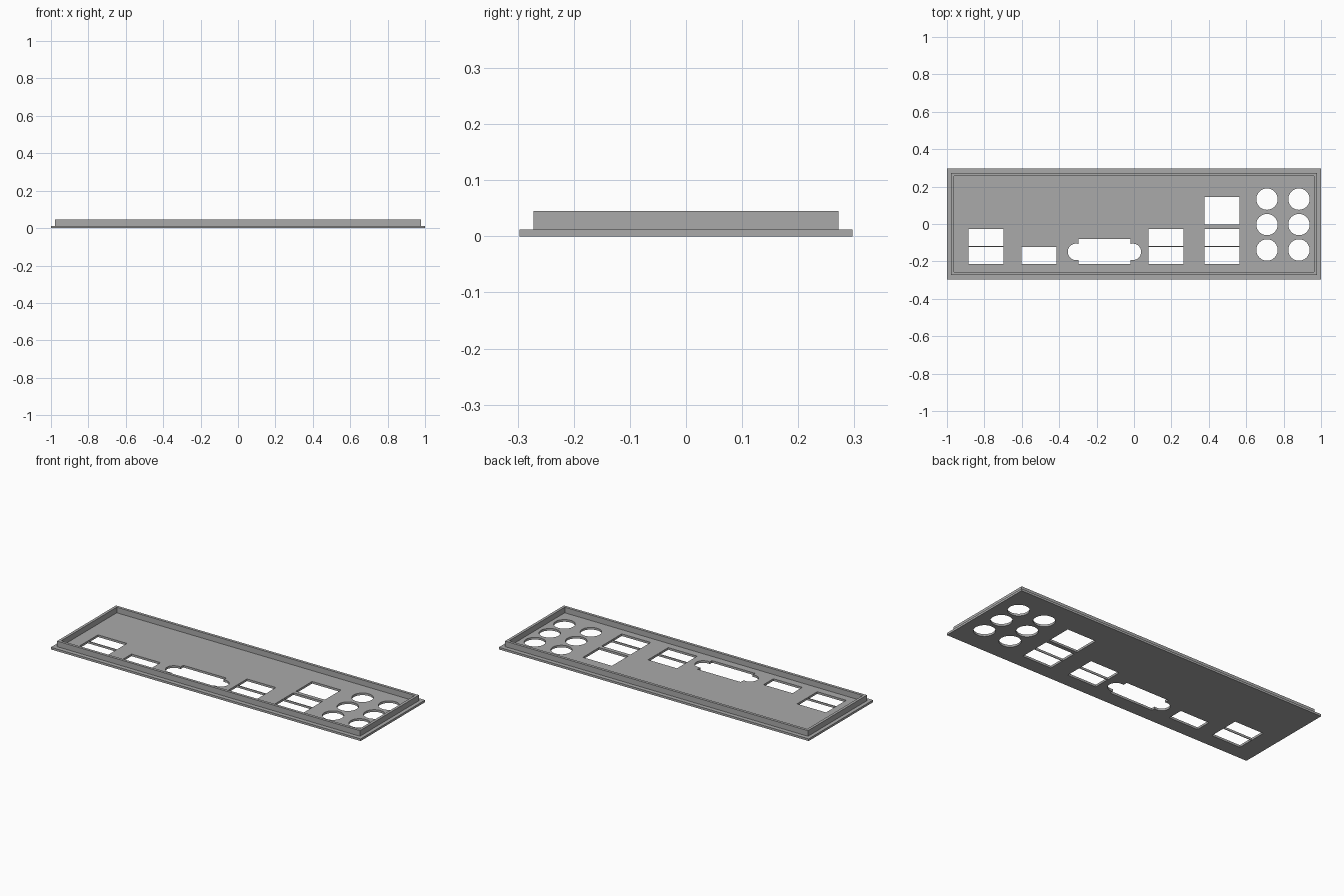
import bpy
from math import acos, cos, sin, pi

cube = bpy.data.objects.get("Cube")
if cube:
    bpy.data.objects.remove(cube)

metal = bpy.data.materials.new("grey steel")
metal.use_nodes = True
COLOUR = (0.4, 0.4, 0.4, 1)
metal.diffuse_color = COLOUR
metal.node_tree.nodes["Principled BSDF"].inputs["Base Color"].default_value = COLOUR


def box(x0, x1, y0, y1):
    return [(x0, y0), (x1, y0), (x1, y1), (x0, y1)]


def arc(cx, cy, r, start, end, steps):
    return [(cx + r * cos(start + (end - start) * i / steps),
             cy + r * sin(start + (end - start) * i / steps)) for i in range(steps + 1)]


def slab(name, outlines, z0, z1):
    """Extrude a flat outline, with every further outline cut out as a hole."""
    curve = bpy.data.curves.new(name + " outline", "CURVE")
    curve.dimensions = "2D"
    curve.fill_mode = "BOTH"
    curve.extrude = (z1 - z0) / 2
    for points in outlines:
        spline = curve.splines.new("POLY")
        spline.points.add(len(points) - 1)
        for point, (x, y) in zip(spline.points, points):
            point.co = (x, y, 0, 1)
        spline.use_cyclic_u = True
    source = bpy.data.objects.new(name + " outline", curve)
    bpy.context.collection.objects.link(source)
    bpy.context.view_layer.update()
    graph = bpy.context.evaluated_depsgraph_get()
    mesh = bpy.data.meshes.new_from_object(source.evaluated_get(graph))
    bpy.data.objects.remove(source)
    for poly in mesh.polygons:
        poly.use_smooth = False
    mesh.materials.clear()
    mesh.materials.append(metal)
    part = bpy.data.objects.new(name, mesh)
    part.location.z = (z0 + z1) / 2
    bpy.context.collection.objects.link(part)
    return part


# Rectangular port openings: stacked pairs, a single slot and a tall socket
LOWER, UPPER, WIDTH = (-0.213, -0.122), (-0.118, -0.027), 0.187
holes = []
for left, rows in ((-0.885, (LOWER, UPPER)), (-0.602, (LOWER,)), (0.077, (LOWER, UPPER)),
                   (0.377, (LOWER, UPPER, (-0.004, 0.145)))):
    holes += [box(left, left + WIDTH, *row) for row in rows]

# Round audio openings
for x in (0.711, 0.882):
    for y in (-0.139, -0.003, 0.133):
        holes.append(arc(x, y, 0.057, 0, 2 * pi, 48)[:-1])

# Wide connector opening with a round screw lobe at each end
middle, half, lobe, radius = -0.158, 0.139, 0.152, 0.044
reach = acos((half - lobe) / radius)
right_lobe = arc(middle + lobe, -0.149, radius, -reach, reach, 24)
left_lobe = arc(middle - lobe, -0.149, radius, pi - reach, pi + reach, 24)
x0, x1, y0, y1 = middle - half, middle + half, -0.213, -0.08
holes.append([(x0, y0), (x1, y0)] + right_lobe + [(x1, y1), (x0, y1)] + left_lobe)

# Base plate and raised rim
slab("base_plate", [box(-1, 1, -0.297, 0.297)] + holes, 0, 0.0125)
slab("raised_rim", [box(-0.978, 0.978, -0.272, 0.272),
                    box(-0.962, 0.962, -0.256, 0.256)], 0.0125, 0.045)
